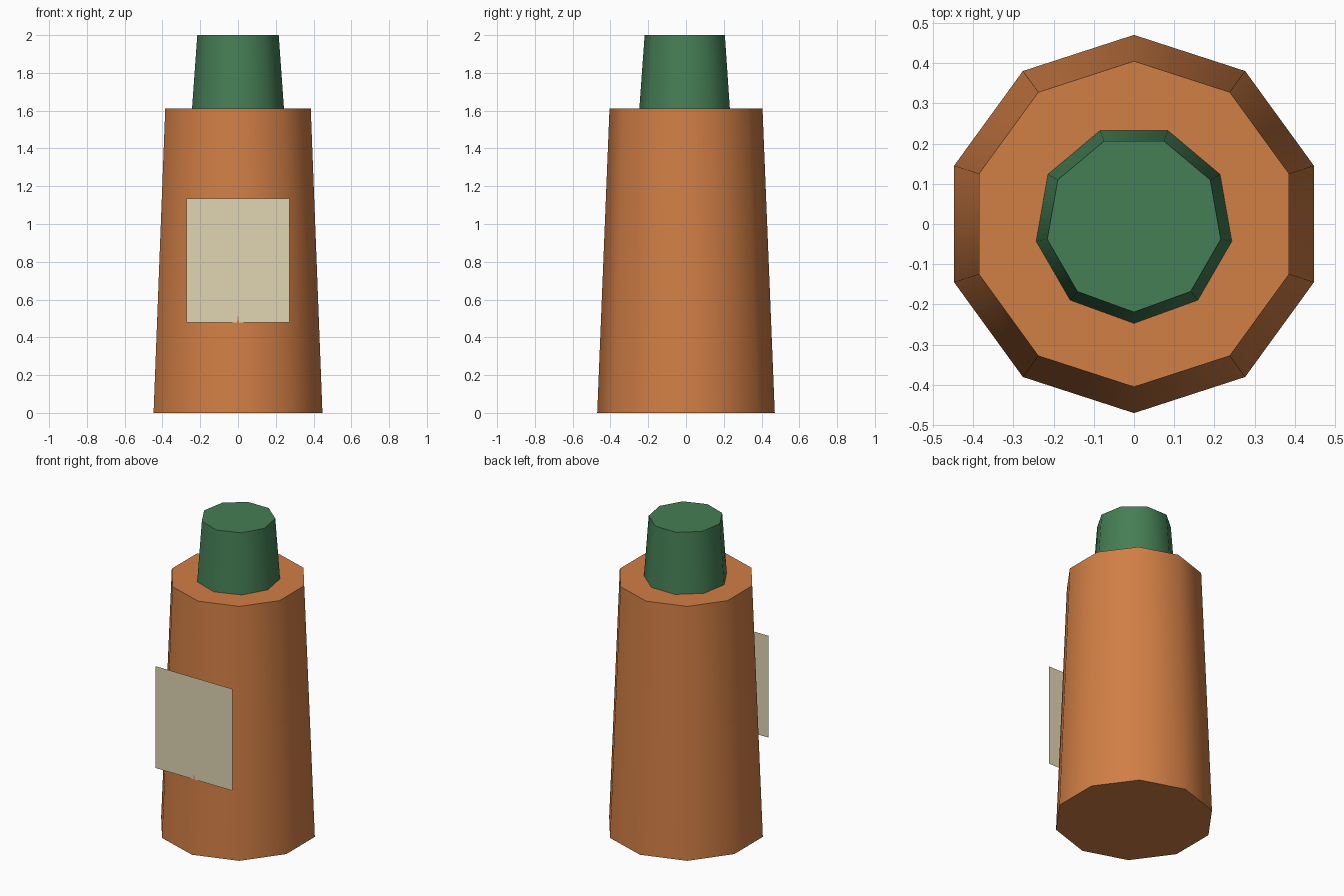
import bpy
from math import pi, radians

if "Cube" in bpy.data.objects:
    bpy.data.objects.remove(bpy.data.objects["Cube"])


def paint(obj, name, rgb):
    mat = bpy.data.materials.new(name)
    mat.diffuse_color = (*rgb, 1)
    mat.use_nodes = True
    mat.node_tree.nodes["Principled BSDF"].inputs["Base Color"].default_value = mat.diffuse_color
    obj.data.materials.append(mat)


def tapered(name, sides, r_bottom, r_top, z0, z1, turn, rgb):
    bpy.ops.mesh.primitive_cone_add(vertices=sides, radius1=r_bottom, radius2=r_top,
                                    depth=z1 - z0, location=(0, 0, (z0 + z1) / 2),
                                    rotation=(0, 0, turn))
    obj = bpy.context.object
    obj.name = name
    bpy.ops.object.shade_smooth_by_angle(angle=radians(60))
    paint(obj, name + "_colour", rgb)


# Bottle body: ten-sided taper
tapered("bottle_body", 10, 0.47, 0.405, 0, 1.612, 0, (0.64, 0.21, 0.06))

# Cap: nine-sided taper with a corner facing the front
tapered("cap", 9, 0.247, 0.219, 1.612, 2.0, pi, (0.06, 0.21, 0.09))

# Label: flat sheet grazing the front corner of the body
bpy.ops.mesh.primitive_plane_add(size=1, location=(0, -0.449, 0.807), rotation=(pi / 2, 0, 0))
label = bpy.context.object
label.name = "label"
label.scale = (0.547, 0.657, 1)
bpy.ops.object.transform_apply(location=False, rotation=False, scale=True)
paint(label, "label_colour", (0.75, 0.66, 0.45))
